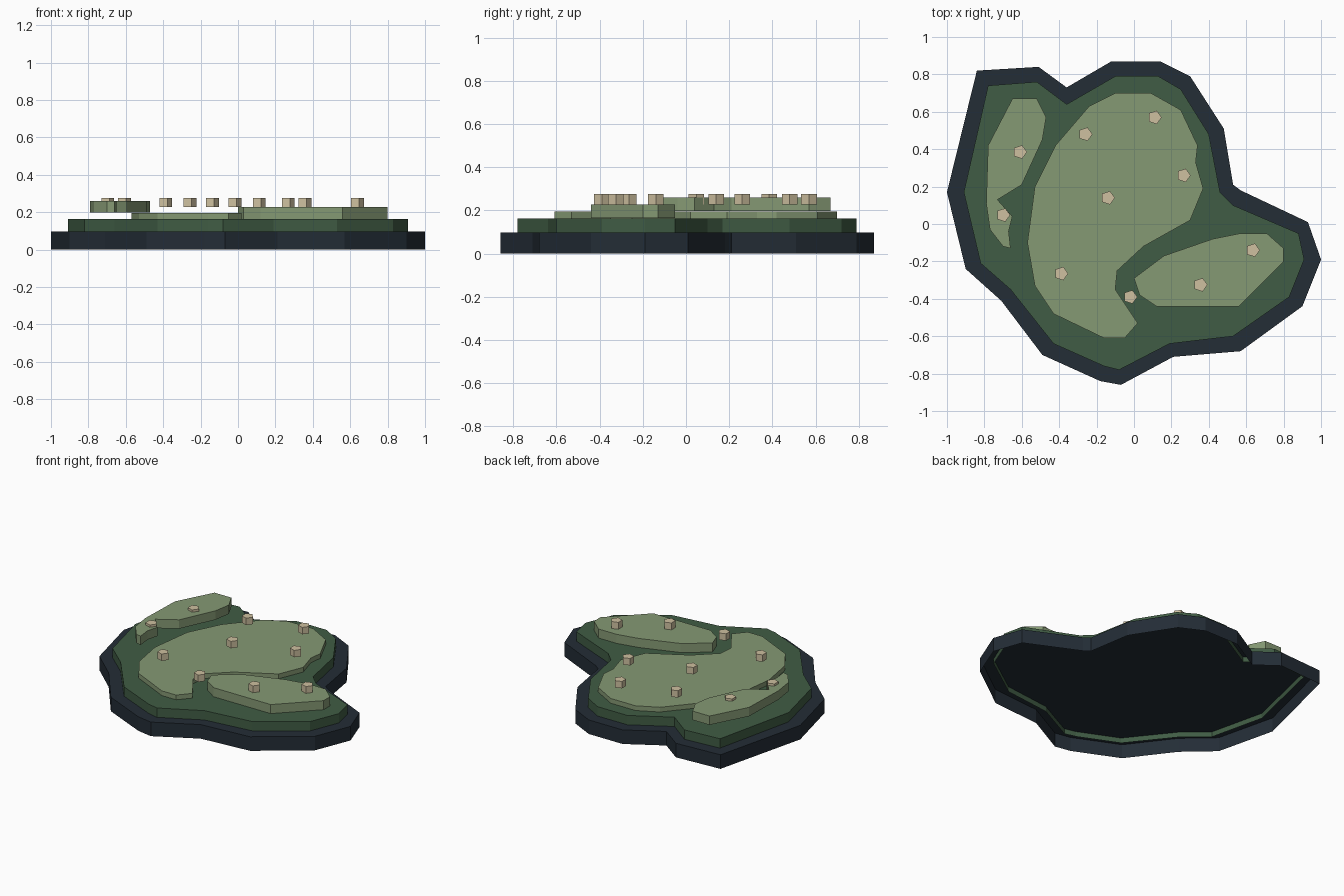
import bpy, bmesh, math


def material(name, rgb):
    m = bpy.data.materials.new(name)
    m.diffuse_color = (*rgb, 1)
    return m


NAVY = material("dark slate", (0.017, 0.026, 0.037))
GREEN = material("deep green", (0.051, 0.107, 0.058))
MOSS = material("pale moss", (0.235, 0.319, 0.174))
SAND = material("sand", (0.62, 0.53, 0.35))


def slab(name, outline, z0, z1, mat, closed=False):
    """Raise a clockwise outline into a capped wall, open below unless closed."""
    bm = bmesh.new()
    pts = outline[::-1]
    low = [bm.verts.new((x, y, z0)) for x, y in pts]
    top = [bm.verts.new((x, y, z1)) for x, y in pts]
    n = len(pts)
    for i in range(n):
        j = (i + 1) % n
        bm.faces.new((low[i], low[j], top[j], top[i]))
    bm.faces.new(top)
    if closed:
        bm.faces.new(low[::-1])
    me = bpy.data.meshes.new(name)
    bm.to_mesh(me)
    bm.free()
    me.materials.append(mat)
    ob = bpy.data.objects.new(name, me)
    bpy.context.collection.objects.link(ob)
    return ob


# Wide dark base, hollow underneath
slab("base", [
    (-.84, .82), (-.51, .84), (-.36, .73), (-.12, .87), (.14, .87), (.30, .79),
    (.48, .51), (.53, .21), (.57, .18), (.93, .01), (1, -.19), (.90, -.44),
    (.57, -.68), (.21, -.71), (-.07, -.86), (-.18, -.84), (-.49, -.70),
    (-.71, -.41), (-.90, -.24), (-1, .17)], 0, .098, NAVY)

# Green terrace, its wall dipping below the base top
slab("terrace", [
    (-.78, .74), (-.52, .76), (-.36, .64), (-.10, .79), (.13, .79), (.25, .72),
    (.40, .48), (.46, .17), (.53, .10), (.88, -.05), (.91, -.19), (.83, -.39),
    (.53, -.60), (.19, -.64), (-.08, -.78), (-.16, -.76), (-.43, -.64),
    (-.66, -.35), (-.82, -.21), (-.91, .17)], .062, .163, GREEN)

# Three pale plateaus at rising heights
slab("main_plateau", [
    (-.10, .70), (.09, .70), (.25, .61), (.34, .42), (.33, .33), (.37, .19),
    (.30, .02), (.05, -.12), (-.09, -.25), (-.10, -.35), (.02, -.53),
    (-.05, -.61), (-.16, -.61), (-.43, -.48), (-.53, -.33), (-.57, -.10),
    (-.53, .20), (-.42, .42), (-.24, .63)], .135, .196, MOSS)
slab("right_plateau", [
    (.16, -.17), (.42, -.08), (.57, -.05), (.71, -.05), (.80, -.13),
    (.80, -.20), (.56, -.44), (.12, -.44), (.03, -.38), (0, -.29)],
    .165, .228, MOSS)
slab("left_plateau", [
    (-.65, .67), (-.52, .67), (-.47, .57), (-.49, .45), (-.60, .21),
    (-.73, .13), (-.65, .04), (-.67, -.04), (-.66, -.13), (-.70, -.12),
    (-.77, -.03), (-.79, .11), (-.78, .42)], .198, .26, MOSS)

# Small five-sided stones
R = .038
for k, (x, y) in enumerate([
        (.11, .57), (-.26, .48), (-.61, .385), (-.14, .14), (.265, .26),
        (-.70, .048), (-.39, -.265), (-.02, -.39), (.355, -.325), (.635, -.14)]):
    ring = [(x + R * math.cos(-a * math.tau / 5), y + R * math.sin(-a * math.tau / 5))
            for a in range(5)]
    slab(f"stone_{k + 1}", ring, .228, .276, SAND, closed=True)
